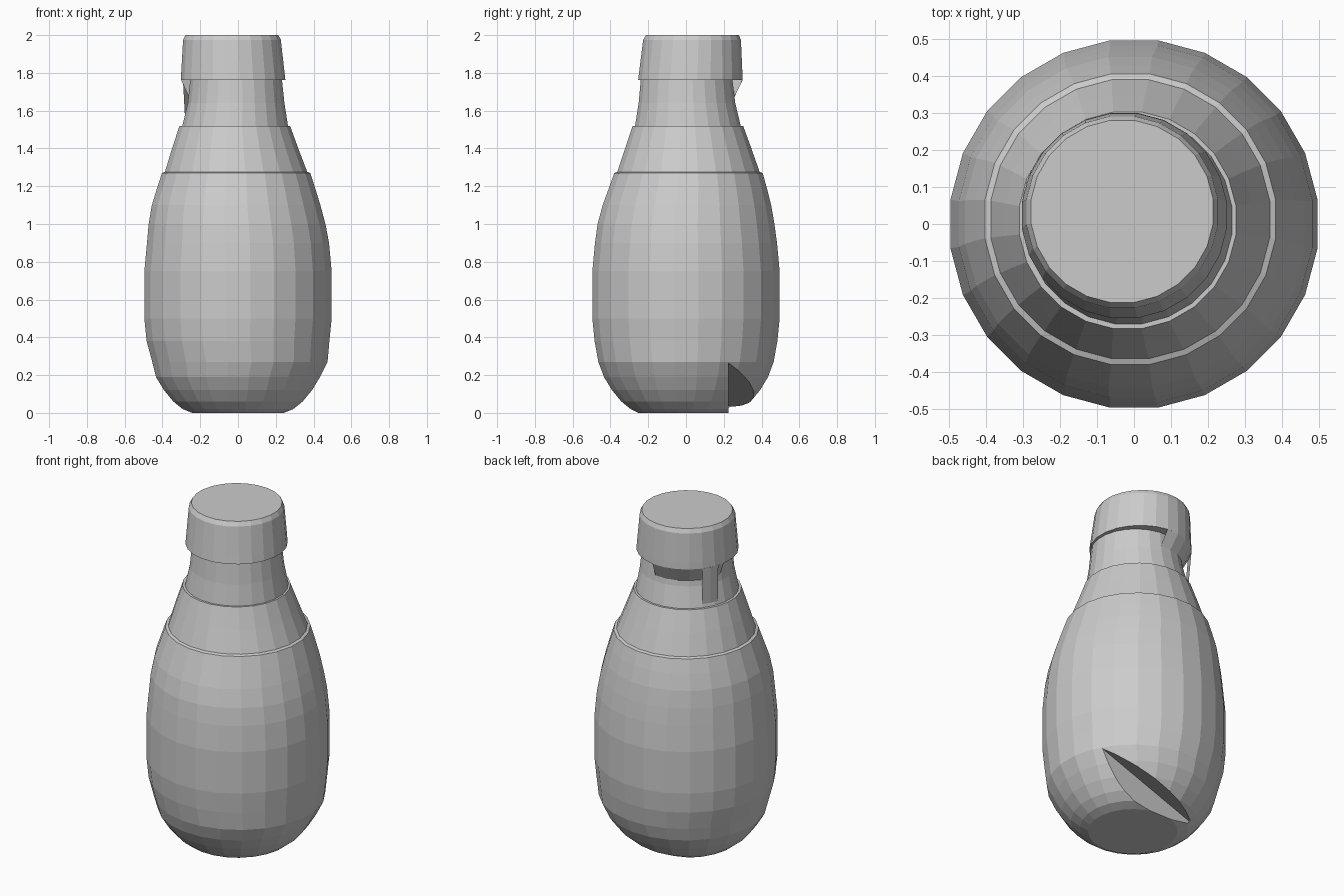
import bpy, bmesh, math
from mathutils import Vector

if "Cube" in bpy.data.objects:
    bpy.data.objects.remove(bpy.data.objects["Cube"])

SIDES = 24


def ring_point(ring, angle):
    z, r, cx, cy = ring
    return Vector((cx + r * math.cos(angle), cy + r * math.sin(angle), z))


def finish(name, bm):
    bmesh.ops.recalc_face_normals(bm, faces=bm.faces)
    mesh = bpy.data.meshes.new(name)
    bm.to_mesh(mesh)
    bm.free()
    obj = bpy.data.objects.new(name, mesh)
    bpy.context.collection.objects.link(obj)
    return obj


def lathe(name, rings):
    """Closed faceted solid through rings given as (z, radius, centre x, centre y)."""
    bm = bmesh.new()
    loops = [[bm.verts.new(ring_point(r, 2 * math.pi * (i + 0.5) / SIDES))
              for i in range(SIDES)] for r in rings]
    for a, b in zip(loops, loops[1:]):
        for i in range(SIDES):
            j = (i + 1) % SIDES
            bm.faces.new((a[i], a[j], b[j], b[i]))
    bm.faces.new(loops[0])
    bm.faces.new(loops[-1])
    return finish(name, bm)


def hull(name, points):
    bm = bmesh.new()
    for p in points:
        bm.verts.new(p)
    res = bmesh.ops.convex_hull(bm, input=bm.verts)
    junk = {g for g in res["geom_interior"] + res["geom_unused"]
            if isinstance(g, bmesh.types.BMVert)}
    bmesh.ops.delete(bm, geom=list(junk), context='VERTS')
    return finish(name, bm)


# Rounded body and shoulder, with small ledges at the seams
body = lathe("bottle_body", [
    (0.00, 0.245, 0.00, -0.01), (0.02, 0.295, 0.00, 0.00), (0.06, 0.345, 0.00, 0.00),
    (0.12, 0.395, 0.00, 0.00), (0.19, 0.438, 0.00, 0.00), (0.27, 0.468, 0.01, 0.00),
    (0.38, 0.488, 0.00, 0.00), (0.50, 0.500, 0.00, 0.00), (0.75, 0.500, 0.00, 0.00),
    (0.90, 0.486, 0.00, 0.00), (1.00, 0.472, -0.005, 0.00), (1.10, 0.450, -0.01, 0.005),
    (1.19, 0.422, -0.01, 0.01), (1.27, 0.396, -0.01, 0.013), (1.276, 0.380, -0.01, 0.013),
    (1.40, 0.337, -0.015, 0.012), (1.52, 0.295, -0.017, 0.01)])

# Tapered neck
neck = lathe("neck", [(1.50, 0.27, -0.015, 0.01), (1.52, 0.282, -0.015, 0.01),
                      (1.64, 0.258, -0.01, 0.005), (1.78, 0.243, -0.01, 0.003)])

# Slightly leaning cap
cap_rim = (1.762, 0.279, -0.026, 0.023)
cap = lathe("cap", [cap_rim, (1.80, 0.276, -0.027, 0.025),
                    (1.975, 0.261, -0.032, 0.032), (2.00, 0.248, -0.032, 0.034)])

# Sloped filler under the back left of the cap
angles = [math.radians(d) for d in (82, 97.5, 112.5, 127.5, 142.5, 157.5, 170)]
neck_low = (1.665, 0.25, -0.01, 0.005)
hull("cap_underside_slope",
     [ring_point(cap_rim, a) for a in angles] + [ring_point(neck_low, a) for a in angles])
corner = [math.radians(d) for d in (142, 152, 162)]
foot = (1.54, 0.278, -0.015, 0.01)
hull("neck_corner_strip",
     [ring_point(cap_rim, a) for a in corner] + [ring_point(foot, a) for a in corner])

# Notch in the lower back of the body
def notch_z(x, y):
    return 0.114 + 0.37 * x - 0.4 * (y - 0.22)

xy = [(-0.2, 0.225), (0.6, 0.225), (0.6, 0.6), (-0.2, 0.6)]
cutter = hull("notch_cutter", [(x, y, notch_z(x, y)) for x, y in xy] +
              [(x, y, -0.3) for x, y in xy])
cutter.hide_render = True
cutter.hide_set(True)
cut = body.modifiers.new("notch", 'BOOLEAN')
cut.operation = 'DIFFERENCE'
cut.solver = 'EXACT'
cut.object = cutter
